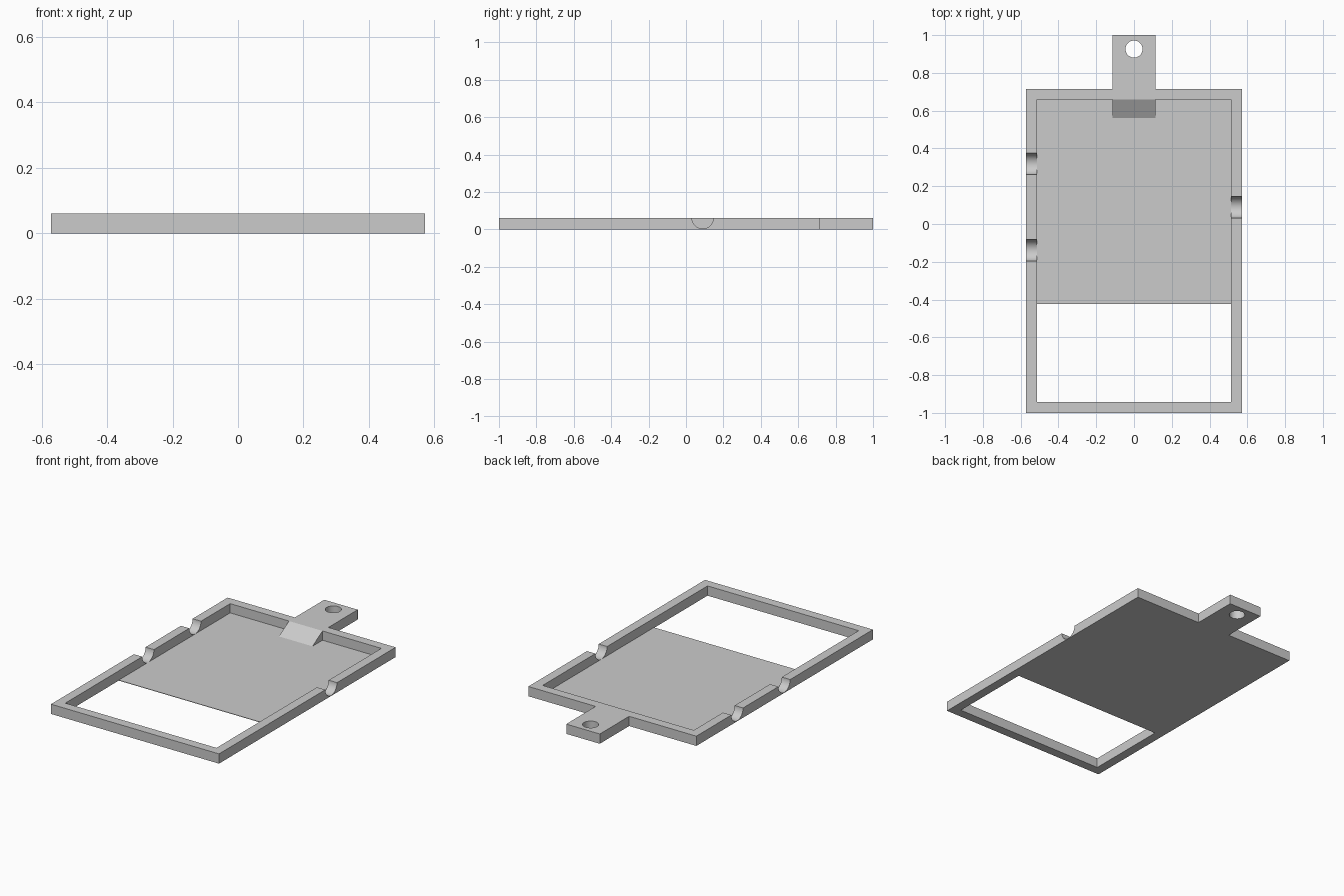
import bpy, bmesh, math
from mathutils import Vector

if "Cube" in bpy.data.objects:
    bpy.data.objects.remove(bpy.data.objects["Cube"])

H = 0.06          # body height
FLOOR = 0.003     # thin floor sheet
INNER = 0.514     # half width of the opening
BACK = 0.658      # inner back wall
TAB = 0.114       # half width of the hanging tab


def prism(name, points, offset):
    """Extrude a closed 3D profile along offset."""
    bm = bmesh.new()
    face = bm.faces.new([bm.verts.new(p) for p in points])
    new = bmesh.ops.extrude_face_region(bm, geom=[face])["geom"]
    verts = [g for g in new if isinstance(g, bmesh.types.BMVert)]
    bmesh.ops.translate(bm, verts=verts, vec=Vector(offset))
    bmesh.ops.recalc_face_normals(bm, faces=bm.faces)
    mesh = bpy.data.meshes.new(name)
    bm.to_mesh(mesh)
    bm.free()
    obj = bpy.data.objects.new(name, mesh)
    bpy.context.collection.objects.link(obj)
    return obj


def cut(target, cutter):
    """Subtract cutter from target, then discard it."""
    mod = target.modifiers.new("cut", 'BOOLEAN')
    mod.operation = 'DIFFERENCE'
    mod.solver = 'EXACT'
    mod.object = cutter
    bpy.context.view_layer.objects.active = target
    bpy.ops.object.modifier_apply(modifier=mod.name)
    bpy.data.objects.remove(cutter, do_unlink=True)


def circle(a, b, r, n):
    return [(a + r * math.cos(2 * math.pi * i / n),
             b + r * math.sin(2 * math.pi * i / n)) for i in range(n)]


# Outer body with hanging tab
half = [(0.571, -1), (0.571, 0.715), (TAB, 0.715), (TAB, 1)]
outline = half + [(-x, y) for x, y in reversed(half)]
tray = prism("tray_frame", [(x, y, 0) for x, y in outline], (0, 0, H))

# Pocket above the floor, open right through at the front window
side = [(-0.943, -0.05), (-0.424, -0.05), (-0.424, FLOOR),
        (BACK, FLOOR), (BACK, 0.1), (-0.943, 0.1)]
pocket = prism("pocket_cutter", [(-INNER, y, z) for y, z in side], (2 * INNER, 0, 0))

# Keep a wedge in the pocket as the ramp below the tab
foot = 0.56
slope = (H - FLOOR) / (BACK - foot)
ramp = [(y, FLOOR + slope * (y - foot)) for y in (0.52, 0.75)] + [(0.75, -0.03)]
wedge = prism("ramp_cutter", [(-TAB, y, z) for y, z in ramp], (2 * TAB, 0, 0))
cut(pocket, wedge)
cut(tray, pocket)

# Round notches across the side rails
for x, y in ((-0.60, 0.318), (-0.60, -0.139), (0.512, 0.089)):
    ring = circle(y, H + 0.0003, 0.057, 48)
    cut(tray, prism("notch_cutter", [(x, a, b) for a, b in ring], (0.088, 0, 0)))

# Hanging hole
cut(tray, prism("hole_cutter", [(a, b, -0.05) for a, b in circle(0, 0.926, 0.045, 48)],
                (0, 0, 0.2)))

# Smooth the curved cuts, keep the edges sharp
bpy.ops.object.select_all(action='DESELECT')
tray.select_set(True)
bpy.context.view_layer.objects.active = tray
bpy.ops.object.shade_smooth_by_angle(angle=math.radians(25))
